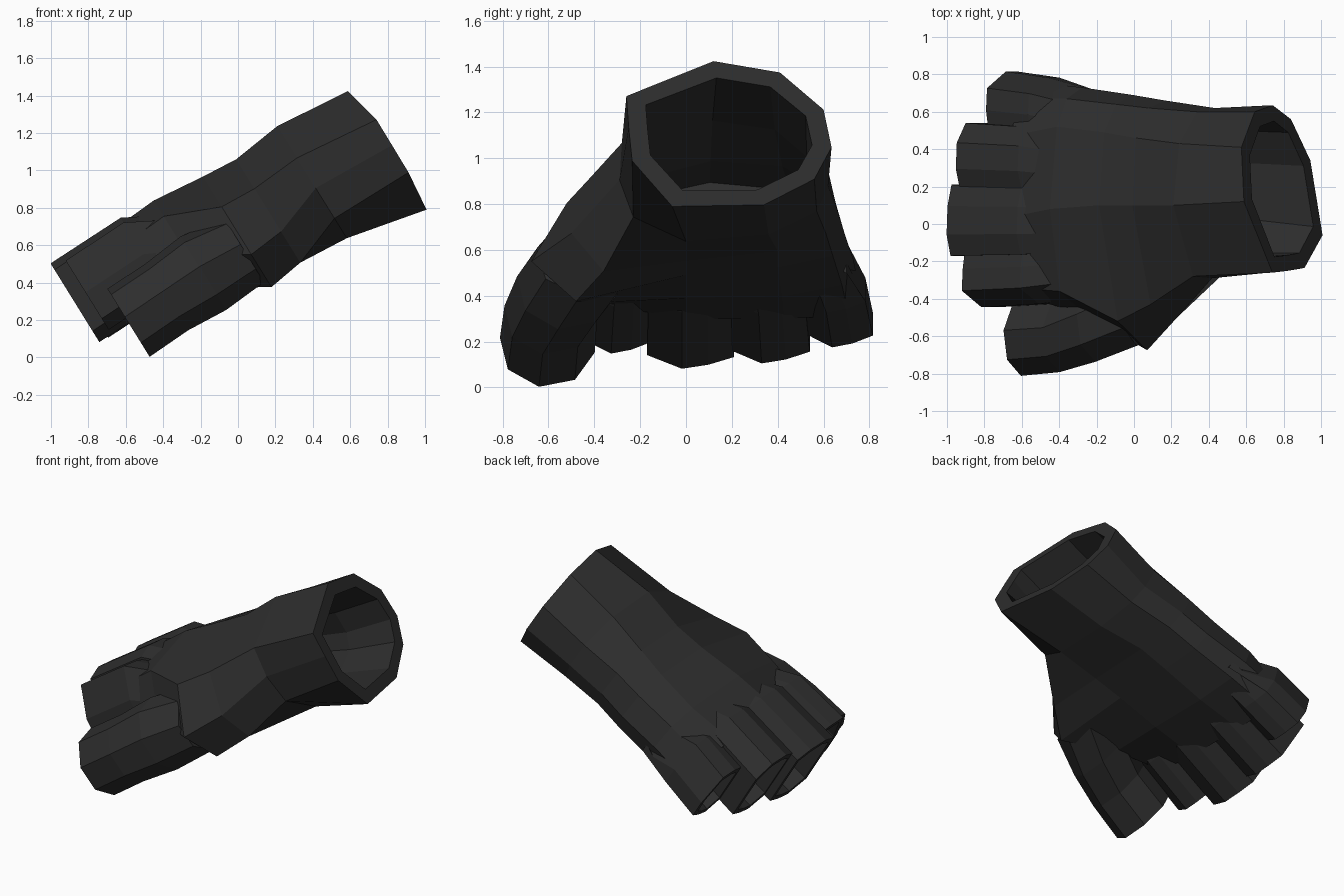
import bpy, bmesh, math
from mathutils import Vector

cube = bpy.data.objects.get("Cube")
if cube:
    bpy.data.objects.remove(cube)

leather = bpy.data.materials.new("black leather")
leather.use_nodes = True
colour = (0.026, 0.026, 0.026, 1)
leather.diffuse_color = colour
leather.node_tree.nodes["Principled BSDF"].inputs["Base Color"].default_value = colour

# Hand frame: s runs from wrist to fingertips, h from palm to back of hand
ALONG, UP = Vector((-0.85, 0, -0.527)), Vector((-0.527, 0, 0.85))


def place(s, y, h):
    return ALONG * s + UP * h + Vector((0, y, 0))


def shrink(ring, wall):
    """Copy of a ring pulled in by the wall thickness."""
    n = len(ring)
    cy, ch = sum(p[0] for p in ring) / n, sum(p[1] for p in ring) / n
    ry = max(abs(p[0] - cy) for p in ring)
    rh = max(abs(p[1] - ch) for p in ring)
    return [(cy + (y - cy) * (1 - wall / ry), ch + (h - ch) * (1 - wall / rh))
            for y, h in ring]


def sleeve(name, sections, wall, lined, lean=0):
    """Loft (s, ring) sections from the open end; line the first few inside.
    The open rim leans along the hand by the given slope across y."""
    bm = bmesh.new()
    rim = sections[0][0]
    inner = [(s, shrink(r, wall)) for s, r in sections[:lined]]
    loops = [[bm.verts.new(place(s + (lean * y if s == rim else 0), y, h))
              for y, h in r] for s, r in inner[::-1] + sections]
    for a, b in zip(loops, loops[1:]):
        for i in range(len(a)):
            j = (i + 1) % len(a)
            bm.faces.new((a[i], a[j], b[j], b[i]))
    bm.faces.new(loops[0])
    bm.faces.new(loops[-1])
    bmesh.ops.recalc_face_normals(bm, faces=bm.faces)
    mesh = bpy.data.meshes.new(name)
    bm.to_mesh(mesh)
    bm.free()
    mesh.materials.append(leather)
    bpy.context.collection.objects.link(bpy.data.objects.new(name, mesh))


# Wrist cuff and palm, bulging into the ball of the thumb
sleeve("cuff_and_palm", [
    (-1.265, [(.12, .90), (.41, .865), (.60, .69), (.635, .50), (.56, .33),
              (.34, .18), (-.06, .14), (-.235, .36), (-.25, .53), (-.26, .69)]),
    (-.83, [(.10, .94), (.43, .88), (.60, .70), (.62, .52), (.57, .39),
            (.36, .27), (0, .235), (-.23, .36), (-.29, .55), (-.28, .74)]),
    (-.55, [(.10, .905), (.46, .87), (.62, .74), (.66, .57), (.61, .45),
            (.40, .36), (0, .31), (-.36, .255), (-.50, .45), (-.43, .72)]),
    (-.35, [(.10, .92), (.49, .87), (.64, .75), (.69, .58), (.64, .46),
            (.40, .40), (0, .36), (-.48, .225), (-.675, .43), (-.52, .73)]),
    (-.06, [(.08, .95), (.52, .88), (.67, .78), (.73, .62), (.68, .49),
            (.42, .43), (0, .42), (-.36, .40), (-.48, .60), (-.36, .85)]),
    (.24, [(.03, .93), (.47, .87), (.67, .77), (.76, .64), (.71, .52),
           (.43, .50), (0, .50), (-.34, .57), (-.40, .67), (-.34, .83)]),
], .085, 4, .13)


def finger_ring(y0, y1, h0, h1, drop0, drop1):
    """Eight-sided finger section with its top corners dropped at each side."""
    w = y1 - y0
    return [(y0 + w * .3, h1), (y1 - w * .3, h1 - .01), (y1, h1 - drop1),
            (y1, h0 + .06), (y1 - w * .3, h0 + .02), (y0 + w * .4, h0),
            (y0, h0 + .07), (y0, h1 - drop0)]


# Cut-off fingers: tip position, side limits, height limits, top corner drops
fingers = {
    "index": (.51, -.445, -.15, .49, .925, .2, .03),
    "middle": (.587, -.17, .21, .46, .955, .04, .05),
    "ring": (.535, .19, .54, .455, .945, .04, .1),
    "little": (.41, .52, .815, .46, .84, .02, .2),
}
for name, (tip, y0, y1, h0, h1, d0, d1) in fingers.items():
    end = finger_ring(y0, y1, h0, h1, d0, d1)
    mid = finger_ring(y0 * .96, y1 * .96, h0 + .01, h1 + .01, d0, d1)
    root = finger_ring(y0 * .86, y1 * .86, h0 + .05, h1 - .13, d0, d1)
    sleeve(name + "_finger", [(tip, end), (.14, mid), (-.12, root)], .035, 2)


def thumb_ring(y, h, ry, rh):
    angles = [math.radians(45 * i - 10) for i in range(8)]
    return [(y + ry * math.cos(a), h + rh * math.sin(a)) for a in angles]


# Thumb, growing out of the ball of the hand
sleeve("thumb", [
    (.40, thumb_ring(-.605, .465, .21, .217)),
    (.15, thumb_ring(-.59, .475, .205, .215)),
    (-.08, thumb_ring(-.52, .48, .22, .235)),
    (-.33, thumb_ring(-.42, .47, .235, .205)),
], .035, 2)
